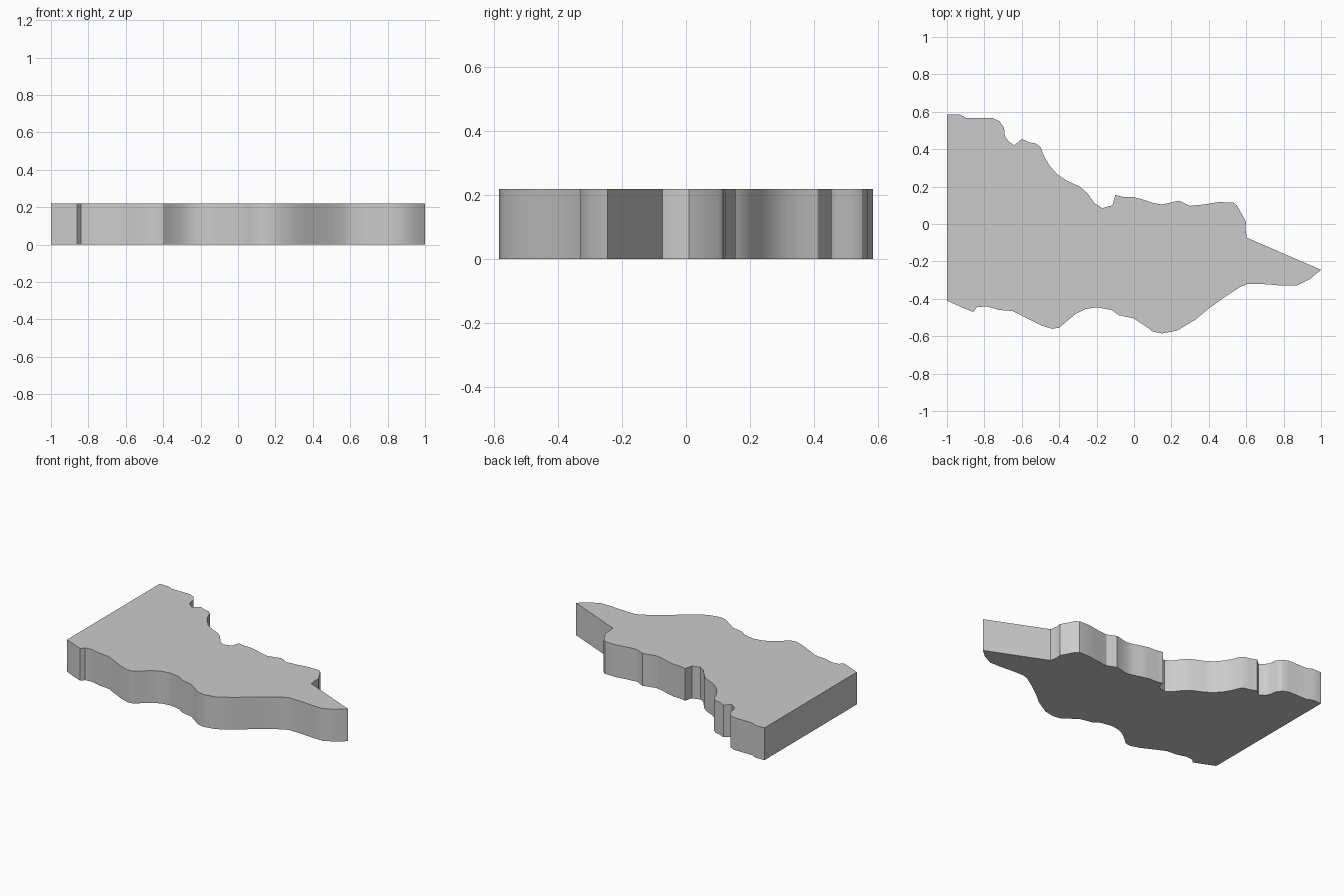
import bpy, bmesh

HEIGHT = 0.22

# Back edge of the outline, left to right
back = [(-1, .585), (-.93, .585), (-.9, .568), (-.76, .568), (-.72, .55),
        (-.695, .515), (-.69, .47), (-.67, .44), (-.64, .42), (-.6, .455),
        (-.56, .437), (-.525, .43), (-.5, .412), (-.48, .36), (-.45, .31),
        (-.41, .265), (-.36, .232), (-.29, .2), (-.25, .165), (-.21, .11),
        (-.17, .085), (-.115, .1), (-.1, .155), (-.06, .145), (0, .143),
        (.05, .13), (.1, .113), (.15, .104), (.24, .125), (.3, .097),
        (.38, .105), (.45, .117), (.53, .115), (.55, .1), (.6, .01),
        (.595, -.02), (.603, -.073), (1, -.245)]

# Front edge of the outline, right to left
front = [(.94, -.295), (.87, -.33), (.8, -.33), (.7, -.322), (.61, -.32),
         (.57, -.335), (.5, -.38), (.4, -.452), (.33, -.51), (.23, -.57),
         (.15, -.585), (.1, -.575), (.06, -.545), (0, -.505), (-.08, -.488),
         (-.12, -.46), (-.2, -.445), (-.26, -.455), (-.31, -.48),
         (-.36, -.52), (-.4, -.555), (-.44, -.56), (-.5, -.54), (-.58, -.5),
         (-.65, -.465), (-.72, -.46), (-.79, -.44), (-.84, -.445),
         (-.86, -.47), (-.91, -.45), (-1, -.41)]

# Extrude the outline into a slab
bm = bmesh.new()
base = bm.faces.new([bm.verts.new((x, y, 0)) for x, y in back + front])
result = bmesh.ops.extrude_face_region(bm, geom=[base], use_keep_orig=True)
top = [g for g in result["geom"] if isinstance(g, bmesh.types.BMVert)]
bmesh.ops.translate(bm, verts=top, vec=(0, 0, HEIGHT))
bmesh.ops.recalc_face_normals(bm, faces=bm.faces)

mesh = bpy.data.meshes.new("region_slab")
bm.to_mesh(mesh)
bm.free()
slab = bpy.data.objects.new("region_slab", mesh)
bpy.context.collection.objects.link(slab)

# Soften the curved walls while keeping the rim and corners sharp
bpy.context.view_layer.objects.active = slab
slab.select_set(True)
bpy.ops.object.shade_smooth_by_angle(angle=0.52)
